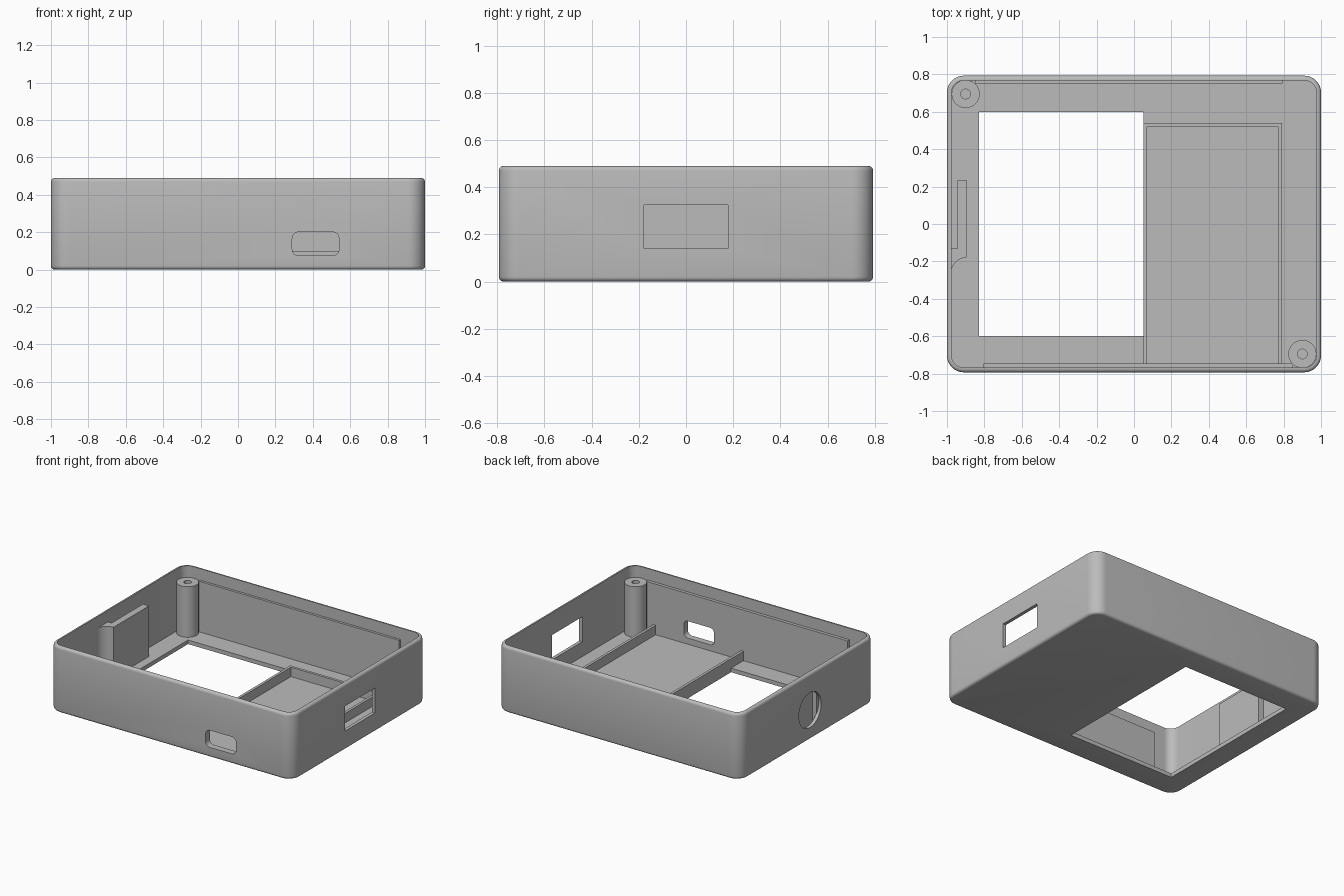
import bpy, bmesh, math
from math import sin, cos, pi, radians

cube = bpy.data.objects.get("Cube")
if cube:
    bpy.data.objects.remove(cube, do_unlink=True)

grey = bpy.data.materials.new("light_grey_plastic")
grey.use_nodes = True
colour = (0.5, 0.5, 0.5, 1)
grey.diffuse_color = colour
grey.node_tree.nodes["Principled BSDF"].inputs["Base Color"].default_value = colour

# Main dimensions
HX, HY, H = 1.0, 0.793, 0.49
WALL, FLOOR, EDGE, CORNER = 0.025, 0.03, 0.02, 0.09
LEDGE = 0.405
RIB_TOP = 0.1


def finish(name, bm):
    bmesh.ops.recalc_face_normals(bm, faces=bm.faces)
    mesh = bpy.data.meshes.new(name)
    bm.to_mesh(mesh)
    bm.free()
    mesh.materials.append(grey)
    ob = bpy.data.objects.new(name, mesh)
    bpy.context.collection.objects.link(ob)
    return ob


def activate(ob):
    bpy.ops.object.select_all(action='DESELECT')
    ob.select_set(True)
    bpy.context.view_layer.objects.active = ob


def smooth(ob):
    activate(ob)
    bpy.ops.object.shade_smooth_by_angle(angle=radians(30))


def loft(name, rings):
    """Skin a stack of equal rings and cap both ends."""
    bm = bmesh.new()
    loops = [[bm.verts.new(p) for p in ring] for ring in rings]
    n = len(loops[0])
    for a, b in zip(loops, loops[1:]):
        for i in range(n):
            j = (i + 1) % n
            bm.faces.new((a[i], a[j], b[j], b[i]))
    bm.faces.new(loops[0])
    bm.faces.new(loops[-1])
    return finish(name, bm)


def rounded(hx, hy, r, steps=10):
    """Rounded rectangle outline about the origin."""
    pts = []
    for k, (sx, sy) in enumerate([(1, 1), (-1, 1), (-1, -1), (1, -1)]):
        for i in range(steps + 1):
            a = (k + i / steps) * pi / 2
            pts.append((sx * (hx - r) + r * cos(a), sy * (hy - r) + r * sin(a)))
    return pts


def box(name, x0, x1, y0, y1, z0, z1):
    outline = [(x0, y0), (x1, y0), (x1, y1), (x0, y1)]
    return loft(name, [[(x, y, z) for x, y in outline] for z in (z0, z1)])


def cut(target, cutter):
    mod = target.modifiers.new("cut", 'BOOLEAN')
    mod.operation = 'DIFFERENCE'
    mod.solver = 'EXACT'
    mod.object = cutter
    activate(target)
    bpy.ops.object.modifier_apply(modifier=mod.name)
    bpy.data.objects.remove(cutter, do_unlink=True)


# Open tray: up the outside with rounded edges, then down the inside
fillet = [(EDGE * (1 - sin(a)), EDGE * (1 - cos(a)))
          for a in [i * pi / 8 for i in range(5)]]
profile = fillet + [(d, H - z) for d, z in reversed(fillet)]
profile += [(WALL, H), (WALL, FLOOR)]
shell = loft("case_shell", [
    [(x, y, z) for x, y in rounded(HX - d, HY - d, CORNER - d)]
    for d, z in profile])

# Openings in floor and walls
cut(shell, box("floor_cutter", -0.83, 0.05, -0.6, 0.6, -0.1, 0.08))
cut(shell, box("side_cutter", 0.9, 1.1, -0.177, 0.177, 0.14, 0.325))
cut(shell, loft("port_cutter", [
    [(x + 0.415, y, z + 0.138) for x, z in rounded(0.125, 0.063, 0.035)]
    for y in (-0.9, -0.766)]))
cut(shell, loft("round_cutter", [
    [(x, -0.025 + 0.13 * cos(i * pi / 24), 0.22 + 0.13 * sin(i * pi / 24))
     for i in range(48)] for x in (-1.1, -0.96)]))
smooth(shell)

# Ledges thickening the long walls, matched by a half turn
back_ledge = box("back_ledge", -0.85, 0.795, 0.75, 0.775, 0.02, LEDGE)
front_ledge = box("front_ledge", -0.805, 0.85, -0.775, -0.745, 0.02, LEDGE)
cut(front_ledge, loft("port_cutter", [
    [(x + 0.415, y, z + 0.138) for x, z in rounded(0.125, 0.063, 0.035)]
    for y in (-0.9, -0.7)]))
smooth(front_ledge)

# Low ribs framing the compartment beside the floor opening
box("inner_rib", 0.05, 0.07, -0.75, 0.54, 0.01, RIB_TOP)
box("outer_rib", 0.77, 0.79, -0.75, 0.54, 0.01, RIB_TOP)
box("cross_rib", 0.06, 0.78, 0.52, 0.54, 0.01, RIB_TOP)


# Screw posts with blind holes
def screw_post(name, px, py):
    rings = [(0.075, 0.01), (0.075, LEDGE), (0.026, LEDGE), (0.026, 0.12)]
    post = loft(name, [
        [(px + r * cos(i * pi / 20), py + r * sin(i * pi / 20), z)
         for i in range(40)] for r, z in rings])
    smooth(post)


screw_post("back_right_post", -0.9, 0.695)
screw_post("front_left_post", 0.9, -0.695)

# Guard behind the round opening, joined to the wall by a hollow curve
arc = [(-0.895 - 0.085 * sin(a), -0.27 + 0.09 * cos(a))
       for a in [i * pi / 20 for i in range(11)]]
outline = [(-0.98, -0.13), (-0.945, -0.13), (-0.945, 0.235), (-0.895, 0.235)] + arc
guard = loft("opening_guard", [[(x, y, z) for x, y in outline] for z in (0.01, LEDGE)])
smooth(guard)
